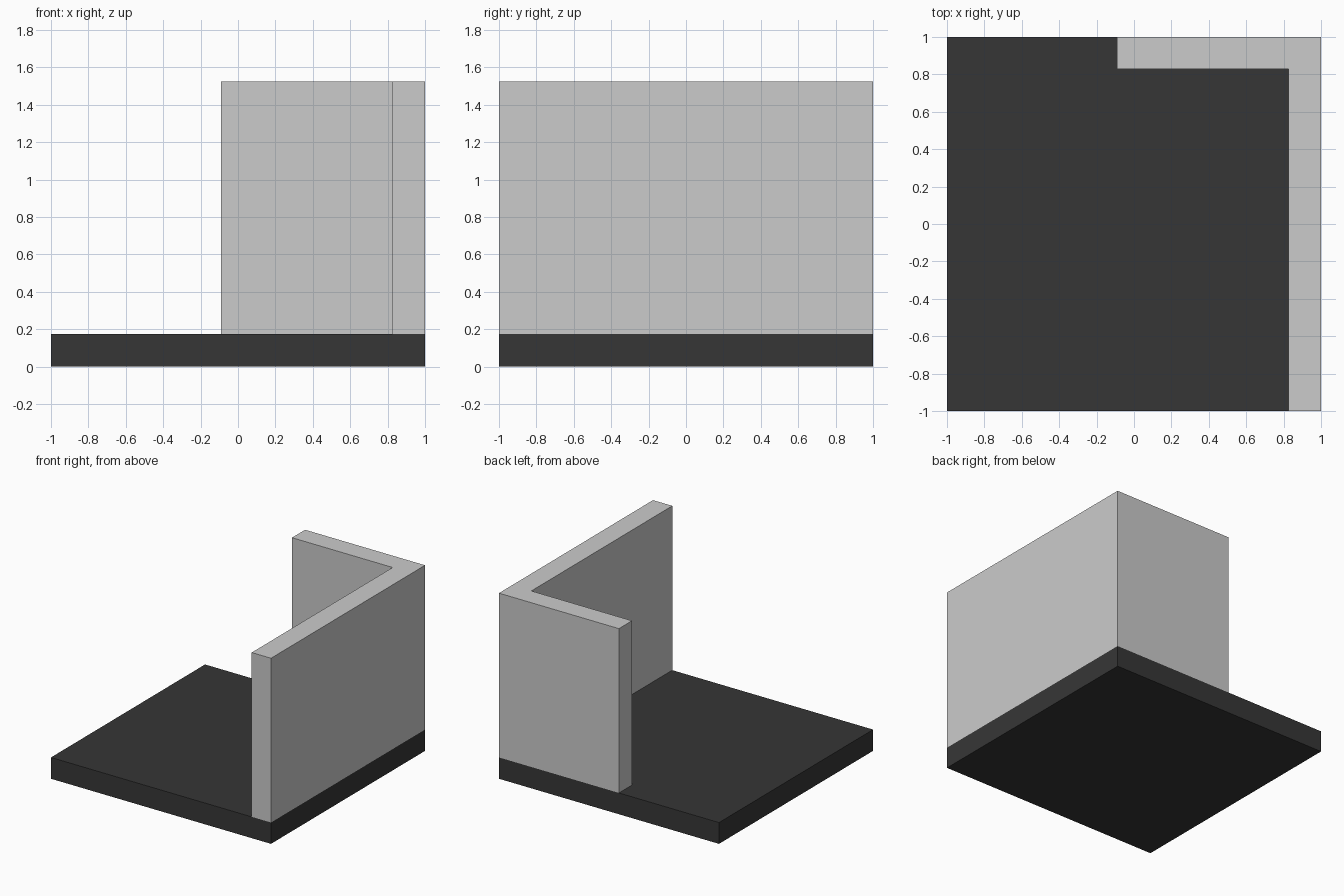
import bpy
import bmesh

if "Cube" in bpy.data.objects:
    bpy.data.objects.remove(bpy.data.objects["Cube"])

BASE_TOP, WALL_TOP = 0.175, 1.525


def prism(name, outline, z0, z1):
    """Extrude a flat outline straight up from z0 to z1."""
    bm = bmesh.new()
    face = bm.faces.new([bm.verts.new((x, y, z0)) for x, y in outline])
    ext = bmesh.ops.extrude_face_region(bm, geom=[face], use_keep_orig=True)
    top = [v for v in ext["geom"] if isinstance(v, bmesh.types.BMVert)]
    bmesh.ops.translate(bm, verts=top, vec=(0, 0, z1 - z0))
    bmesh.ops.recalc_face_normals(bm, faces=bm.faces)
    mesh = bpy.data.meshes.new(name)
    bm.to_mesh(mesh)
    bm.free()
    obj = bpy.data.objects.new(name, mesh)
    bpy.context.collection.objects.link(obj)
    return obj


# Dark square floor slab
floor = prism("floor_slab", [(-1, -1), (1, -1), (1, 1), (-1, 1)], 0, BASE_TOP)
dark = bpy.data.materials.new("dark_floor")
dark.diffuse_color = (0.037, 0.037, 0.037, 1)
dark.use_nodes = True
dark.node_tree.nodes["Principled BSDF"].inputs["Base Color"].default_value = dark.diffuse_color
floor.data.materials.append(dark)

# L-shaped wall: full right side, shorter return along the back
prism("corner_wall",
      [(0.825, -1), (1, -1), (1, 1), (-0.09, 1), (-0.09, 0.83), (0.825, 0.83)],
      BASE_TOP, WALL_TOP)
